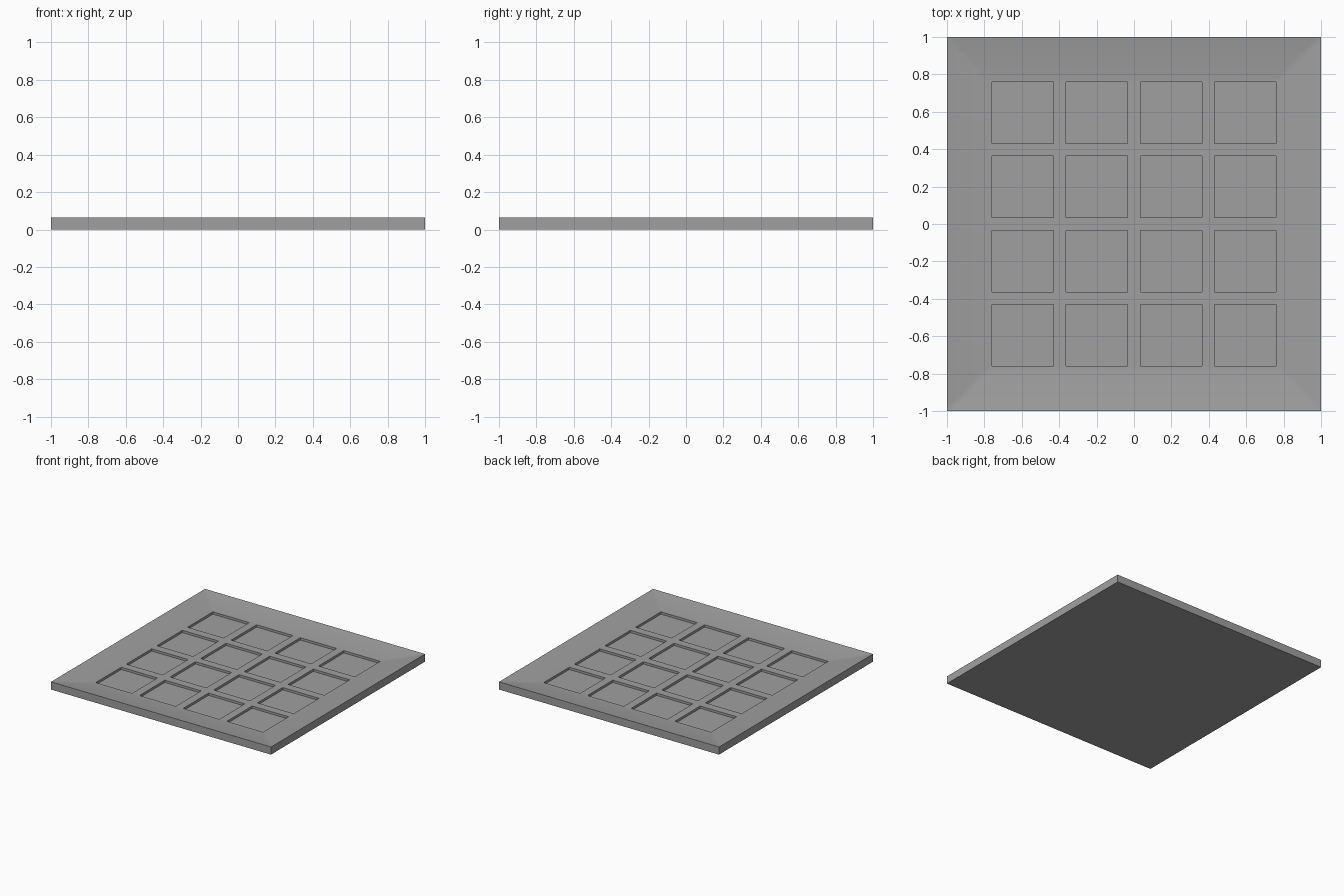
import bpy
import bmesh
import math

# Remove the default cube
cube = bpy.data.objects.get("Cube")
if cube:
    bpy.data.objects.remove(cube, do_unlink=True)

HEIGHT = 0.063      # outer rim height
DECK = 0.03         # height of the sunken deck
FLOOR = 0.011       # height of the pocket floors
INNER = 0.78        # half width of the deck
POCKET = 0.33       # pocket side
PITCH = 0.397       # pocket spacing
COUNT = 4

# Plain grey material
grey = bpy.data.materials.new("plain_grey")
grey.use_nodes = True
colour = (0.35, 0.35, 0.35, 1.0)
grey.diffuse_color = colour
grey.node_tree.nodes["Principled BSDF"].inputs["Base Color"].default_value = colour

# Grid lines: deck edges and both sides of every pocket
lines = [-INNER]
for i in range(COUNT):
    centre = (i - (COUNT - 1) / 2) * PITCH
    lines += [centre - POCKET / 2, centre + POCKET / 2]
lines.append(INNER)

# Deck as a grid, remembering the pocket cells
bm = bmesh.new()
grid = [[bm.verts.new((x, y, DECK)) for y in lines] for x in lines]
pockets = []
for i in range(len(lines) - 1):
    for j in range(len(lines) - 1):
        face = bm.faces.new((grid[i][j], grid[i + 1][j],
                             grid[i + 1][j + 1], grid[i][j + 1]))
        if i % 2 and j % 2:
            pockets.append(face)


def extrude_border(edges):
    """Extrude an open border and return its new edges and vertices."""
    geom = bmesh.ops.extrude_edge_only(bm, edges=edges)["geom"]
    verts = [g for g in geom if isinstance(g, bmesh.types.BMVert)]
    return [g for g in geom if isinstance(g, bmesh.types.BMEdge)], verts


# Sloping border rising to the outer edge
border = [e for e in bm.edges if e.is_boundary]
border, verts = extrude_border(border)
for v in verts:
    v.co.x /= INNER
    v.co.y /= INNER
    v.co.z = HEIGHT

# Outer sides and underside
border, verts = extrude_border(border)
for v in verts:
    v.co.z = 0
bmesh.ops.contextual_create(bm, geom=border)

# Sunken pockets
for face in pockets:
    new = bmesh.ops.extrude_face_region(bm, geom=[face])["geom"]
    for v in new:
        if isinstance(v, bmesh.types.BMVert):
            v.co.z = FLOOR
bmesh.ops.delete(bm, geom=[f for f in pockets if f.is_valid], context="FACES_ONLY")
bmesh.ops.recalc_face_normals(bm, faces=bm.faces)

mesh = bpy.data.meshes.new("pocketed_tray")
bm.to_mesh(mesh)
bm.free()
mesh.materials.append(grey)
tray = bpy.data.objects.new("pocketed_tray", mesh)
bpy.context.collection.objects.link(tray)

# Soft border slope, sharp pocket and outer edges
bpy.ops.object.select_all(action="DESELECT")
tray.select_set(True)
bpy.context.view_layer.objects.active = tray
bpy.ops.object.shade_smooth_by_angle(angle=math.radians(30))
